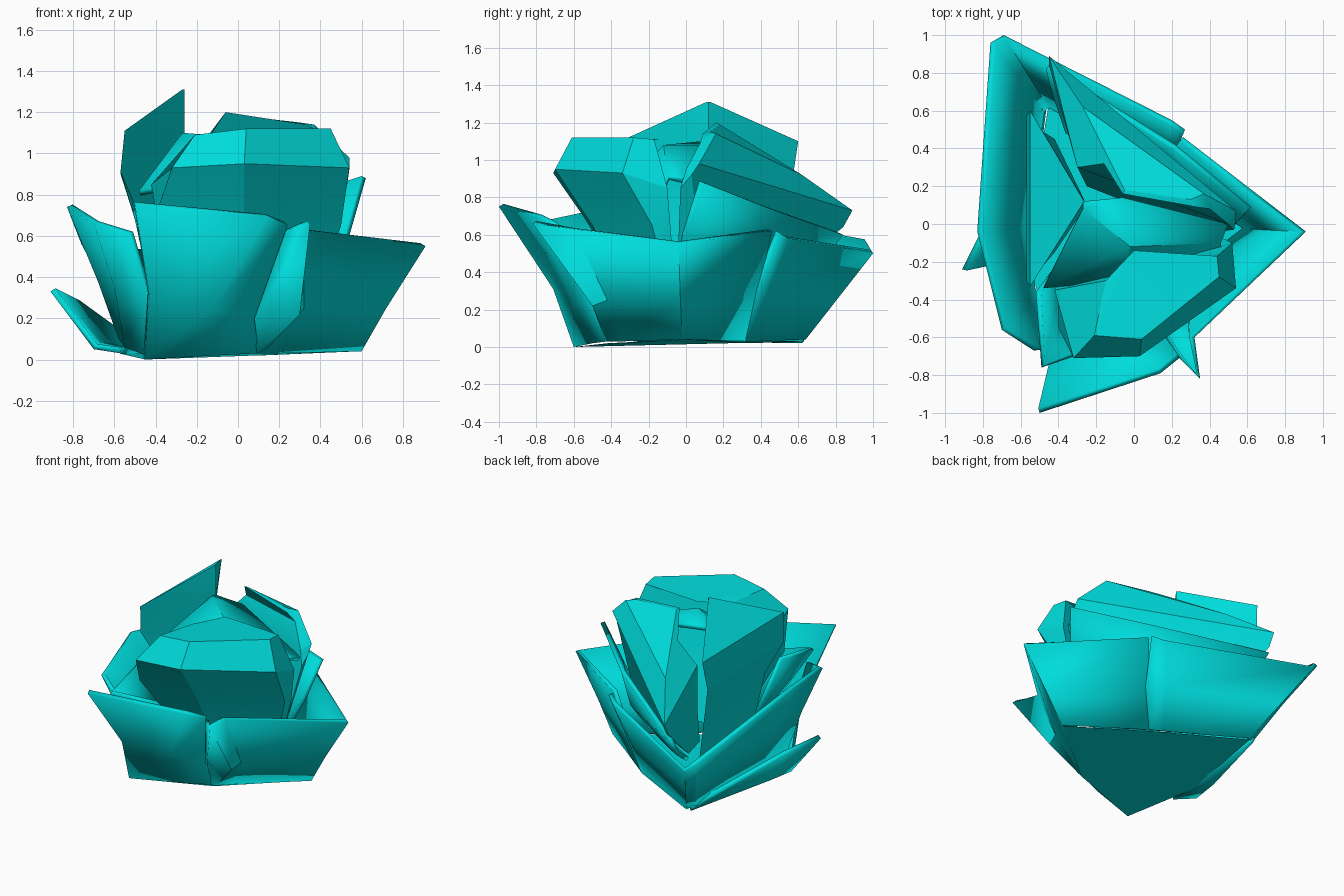
import bpy

teal = bpy.data.materials.new("teal")
teal.diffuse_color = (0.0, 0.72, 0.72, 1)


def petal(name, rows, thick=0.03, closed=False):
    """Loft rows (base to rim, running anticlockwise from above) into a faceted petal."""
    n = len(rows[0])
    verts = [p for row in rows for p in row]
    faces = [(r * n + c, r * n + (c + 1) % n, (r + 1) * n + (c + 1) % n, (r + 1) * n + c)
             for r in range(len(rows) - 1) for c in range(n if closed else n - 1)]
    if closed:
        faces.append(tuple(range((len(rows) - 1) * n, len(rows) * n)))
    return finish(name, verts, faces, 0 if closed else thick)


def finish(name, verts, faces, thick):
    me = bpy.data.meshes.new(name)
    me.from_pydata(verts, [], faces)
    me.materials.append(teal)
    ob = bpy.data.objects.new(name, me)
    bpy.context.collection.objects.link(ob)
    if thick:
        s = ob.modifiers.new("thickness", 'SOLIDIFY')
        s.thickness = thick
        s.offset = -1
    bpy.ops.object.select_all(action='DESELECT')
    ob.select_set(True)
    bpy.context.view_layer.objects.active = ob
    bpy.ops.object.shade_smooth_by_angle(angle=0.4)
    return ob


# flat underside
floor = [(-.45, -.6, 0), (.1, -.42, .02), (.59, -.02, .04), (.12, .33, .02),
         (-.45, .64, .03), (-.58, -.1, .03)]
finish("underside", floor, [(5, 4, 3, 2, 1, 0)], 0)

# large outer petals
petal("outer_front_petal", [
    [(-.45, -.6, 0), (-.1, -.5, .02), (.1, -.42, .03)],
    [(-.43, -.71, .31), (-.12, -.6, .25), (.08, -.49, .2)],
    [(-.5, -1.0, .75), (.14, -.79, .69), (.24, -.71, .65)]])
petal("outer_right_petal", [
    [(.09, -.43, .03), (.12, -.42, .03), (.2, -.34, .03), (.6, -.02, .04), (.12, .33, .03)],
    [(.08, -.47, .2), (.3, -.5, .22), (.32, -.42, .25), (.72, -.03, .25), (.2, .39, .3)],
    [(.23, -.7, .62), (.35, -.82, .66), (.32, -.6, .63), (.91, -.04, .55), (.26, .46, .62)]])
petal("outer_back_left_petal", [
    [(.14, .32, .03), (.05, .37, .03), (-.45, .64, .04), (-.5, .6, .04),
     (-.58, -.02, .1), (-.55, -.35, .06), (-.45, -.57, .02)],
    [(.22, .38, .3), (.12, .46, .3), (-.57, .82, .27), (-.62, .78, .3),
     (-.68, -.03, .38), (-.6, -.46, .35), (-.44, -.66, .3)],
    [(.27, .5, .61), (.2, .55, .58), (-.69, 1.0, .5), (-.76, .96, .56),
     (-.83, -.04, .74), (-.7, -.56, .66), (-.53, -.67, .61)]])

# low leaf sticking out on the left
petal("low_left_leaf", [
    [(-.47, .62, .02), (-.55, .0, .03), (-.57, -.28, .03)],
    [(-.49, .63, .03), (-.68, .0, .06), (-.7, -.2, .05)],
    [(-.5, .64, .06), (-.79, .0, .27), (-.91, -.24, .33)]])

# middle petals around the bud
petal("middle_back_petal", [
    [(.4, -.05, .3), (.15, .22, .3), (-.35, .5, .3)],
    [(.54, .0, .6), (.2, .35, .5), (-.42, .72, .45)],
    [(.62, .09, .88), (.22, .42, .75), (-.45, .84, .6)]])
petal("middle_front_petal", [
    [(-.4, -.2, .3), (-.35, -.45, .3), (-.1, -.42, .3)],
    [(-.52, -.36, .75), (-.49, -.76, .66), (-.2, -.66, .62)]])

# inner front bud, flaring up and folding over to a faceted roof
petal("inner_front_bud", [
    [(-.2, -.05, .3), (-.25, -.3, .3), (.02, -.32, .3), (.38, -.1, .3), (.38, -.05, .3)],
    [(-.4, -.25, .72), (-.4, -.55, .7), (.03, -.5, .65), (.5, -.18, .65), (.48, -.08, .6)],
    [(-.42, -.35, .85), (-.32, -.71, .93), (.03, -.7, .95), (.54, -.34, .93), (.52, -.1, .85)],
    [(-.15, -.3, 1.08), (-.21, -.59, 1.09), (.04, -.61, 1.12), (.45, -.28, 1.12), (.44, -.17, 1.11)],
    [(0, -.14, 1.11)] * 3 + [(.44, -.17, 1.11)] * 2], closed=True)

# inner back bud, leaning down towards the back left corner
petal("inner_back_bud", [
    [(.38, -.05, .3), (.3, .1, .3), (-.3, .4, .3), (-.25, .2, .3)],
    [(.53, -.03, .85), (.54, .03, .92), (-.45, .84, .64), (-.3, .3, .6)],
    [(.5, .0, .95), (.54, .07, .98), (-.45, .89, .73), (-.3, .3, .9)],
    [(.4, .08, 1.1), (.37, .16, 1.14), (-.27, .62, .92), (-.16, .32, 1.05)],
    [(.33, .09, 1.14), (.3, .13, 1.15), (-.05, .18, 1.19), (-.06, .16, 1.2)]], closed=True)

# tall pointed petal on the left, a three-sided wedge
petal("tall_left_petal", [
    [(-.25, .1, .3), (-.42, .45, .3), (-.42, -.15, .3)],
    [(-.33, .1, .7), (-.5, .5, .68), (-.48, -.22, .7)],
    [(-.28, .12, .9), (-.57, .57, .9), (-.57, -.3, .91)],
    [(-.26, .12, 1.1), (-.55, .6, 1.1), (-.55, -.33, 1.11)],
    [(-.26, .12, 1.31), (-.27, .13, 1.31), (-.27, .11, 1.31)]], closed=True)

# sloping fill down the middle of the flower
petal("heart_slope", [
    [(-.48, -.34, .82), (-.05, -.3, .9), (.46, -.14, .85)],
    [(-.27, .08, 1.1), (-.02, -.12, 1.08), (.46, -.1, .92)],
    [(-.27, .12, 1.1), (-.06, .14, 1.08), (.5, .0, .9)]])
